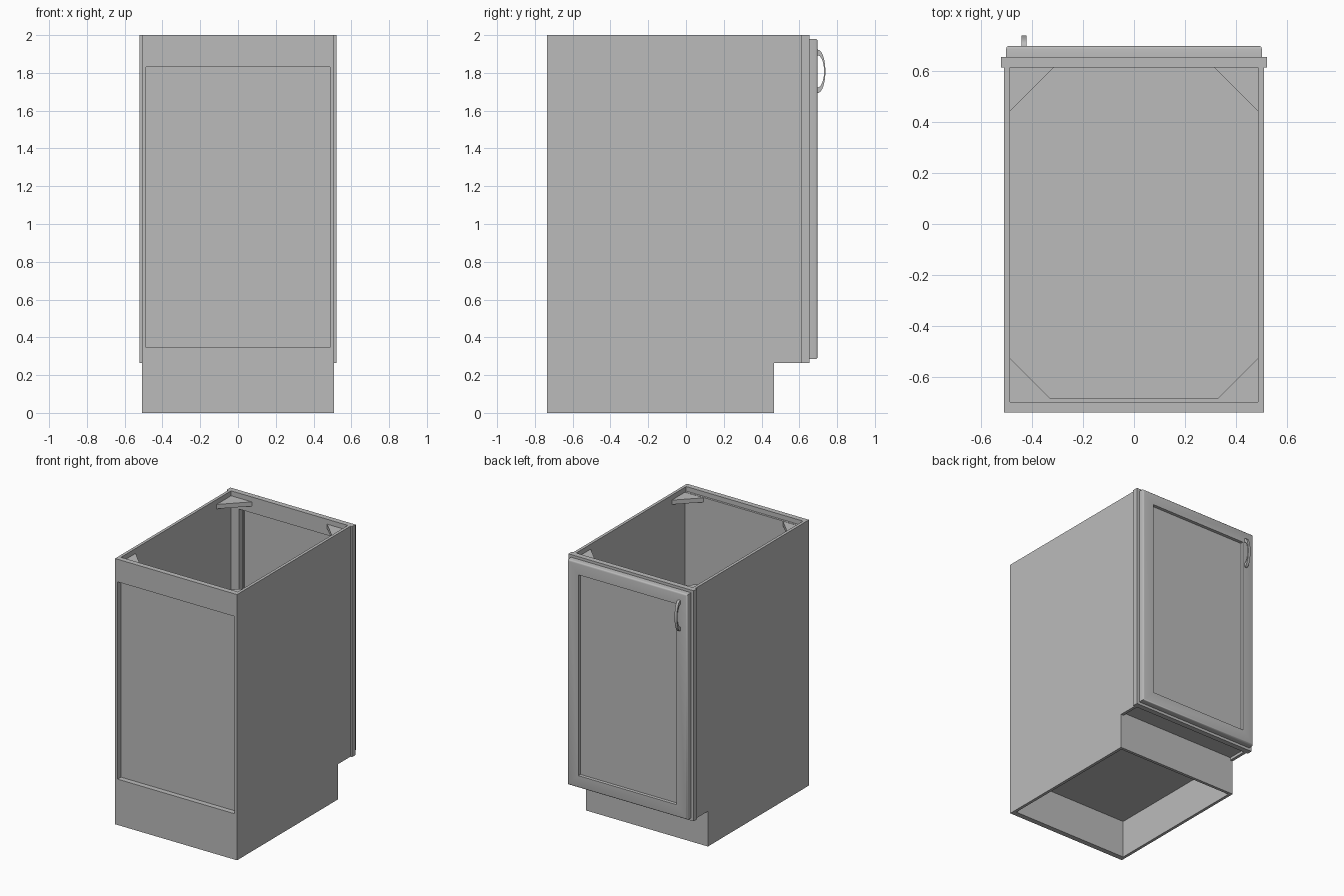
import bpy, bmesh, math
from mathutils import Vector

default = bpy.data.objects.get("Cube")
if default:
    bpy.data.objects.remove(default)

GREY = (0.5, 0.5, 0.5, 1.0)
grey = bpy.data.materials.new("cabinet_grey")
grey.use_nodes = True
grey.diffuse_color = GREY
grey.node_tree.nodes["Principled BSDF"].inputs["Base Color"].default_value = GREY

# Overall sizes
SIDE, BOARD = 0.508, 0.022
BACK, FRONT, DOOR, DOOR_FACE = -0.737, 0.612, 0.653, 0.697
TOE_Y, TOE_Z, TOP = 0.465, 0.265, 2.0
INNER = SIDE - BOARD


def finish(name, bm, smooth=False):
    bmesh.ops.recalc_face_normals(bm, faces=bm.faces)
    mesh = bpy.data.meshes.new(name)
    bm.to_mesh(mesh)
    bm.free()
    mesh.materials.append(grey)
    obj = bpy.data.objects.new(name, mesh)
    bpy.context.collection.objects.link(obj)
    if smooth:
        bpy.ops.object.select_all(action='DESELECT')
        obj.select_set(True)
        bpy.context.view_layer.objects.active = obj
        bpy.ops.object.shade_smooth_by_angle(angle=math.radians(35))
    return obj


def prism(name, outline, axis, start, end, smooth=False):
    """Extrude a 2D outline along axis; outline uses the other two axes in order."""
    bm = bmesh.new()
    verts = []
    for pair in outline:
        co = list(pair)
        co.insert(axis, start)
        verts.append(bm.verts.new(co))
    face = bm.faces.new(verts)
    ext = bmesh.ops.extrude_face_region(bm, geom=[face])
    shift = Vector((0, 0, 0))
    shift[axis] = end - start
    moved = [g for g in ext["geom"] if isinstance(g, bmesh.types.BMVert)]
    bmesh.ops.translate(bm, verts=moved, vec=shift)
    return finish(name, bm, smooth)


def box(name, x, y, z):
    return prism(name, [(x[0], y[0]), (x[1], y[0]), (x[1], y[1]), (x[0], y[1])], 2, *z)


# Side panels with toe notch
side_outline = [(BACK, 0), (TOE_Y, 0), (TOE_Y, TOE_Z), (FRONT, TOE_Z), (FRONT, TOP), (BACK, TOP)]
for side, s in (("left", 1), ("right", -1)):
    prism(side + "_side_panel", side_outline, 0, s * INNER, s * SIDE)

# Back rails and recessed back panel
RAIL = BACK + 0.04
box("back_top_rail", (-INNER, INNER), (BACK, RAIL), (1.83, TOP))
box("back_bottom_rail", (-INNER, INNER), (BACK, RAIL), (0, 0.345))
box("back_panel", (-INNER, INNER), (RAIL, RAIL + 0.016), (0.285, 1.965))

# Floor and toe kick
box("floor", (-INNER, INNER), (RAIL, FRONT), (0.285, 0.32))
box("toe_kick", (-INNER, INNER), (TOE_Y - BOARD, TOE_Y), (0, 0.285))

# Face frame behind the door
OUT, OPEN = 0.521, 0.42
for side, s in (("left", 1), ("right", -1)):
    box(side + "_frame_stile", sorted((s * OPEN, s * OUT)), (FRONT, DOOR), (TOE_Z, TOP))
box("frame_top_rail", (-OPEN, OPEN), (FRONT, DOOR), (1.88, TOP))
box("frame_bottom_rail", (-OPEN, OPEN), (FRONT, DOOR), (TOE_Z, 0.365))

# Triangular corner braces
LEG = 0.172
for end, y, t in (("front", FRONT, -1), ("back", RAIL, 1)):
    for side, s in (("left", 1), ("right", -1)):
        x = s * INNER
        prism(f"{end}_{side}_brace", [(x, y), (x - s * LEG, y), (x, y + t * LEG)], 2, 1.93, 1.963)

# Door: rounded slab with a sunken panel on both faces
bm = bmesh.new()
bmesh.ops.create_cube(bm, size=1)
bmesh.ops.scale(bm, verts=bm.verts, vec=(1.0, DOOR_FACE - DOOR, 1.695))
bmesh.ops.translate(bm, verts=bm.verts, vec=(0, (DOOR + DOOR_FACE) / 2, 1.1325))
rim = [e for e in bm.edges if all(v.co.y > DOOR_FACE - 0.001 for v in e.verts)]
ROUND = 0.012
bmesh.ops.bevel(bm, geom=rim, offset=ROUND, segments=3, profile=0.5, affect='EDGES')
bm.normal_update()
for direction, border, depth in ((1, 0.125 - ROUND, 0.022), (-1, 0.125, 0.01)):
    face = max(bm.faces, key=lambda f: f.normal.y * direction * f.calc_area())
    bmesh.ops.inset_region(bm, faces=[face], thickness=border, depth=0)
    bmesh.ops.inset_region(bm, faces=[face], thickness=0.002, depth=-depth)
    bm.normal_update()
finish("door", bm, smooth=True)

# Crescent pull handle
STEPS, MID = 20, 1.808


def arc(reach, half):
    angles = [math.pi * i / STEPS for i in range(STEPS + 1)]
    return [(DOOR_FACE + reach * math.sin(a), MID + half * math.cos(a)) for a in angles]


prism("door_handle", arc(0.041, 0.115) + arc(0.034, 0.085)[::-1], 0, -0.441, -0.421, smooth=True)
